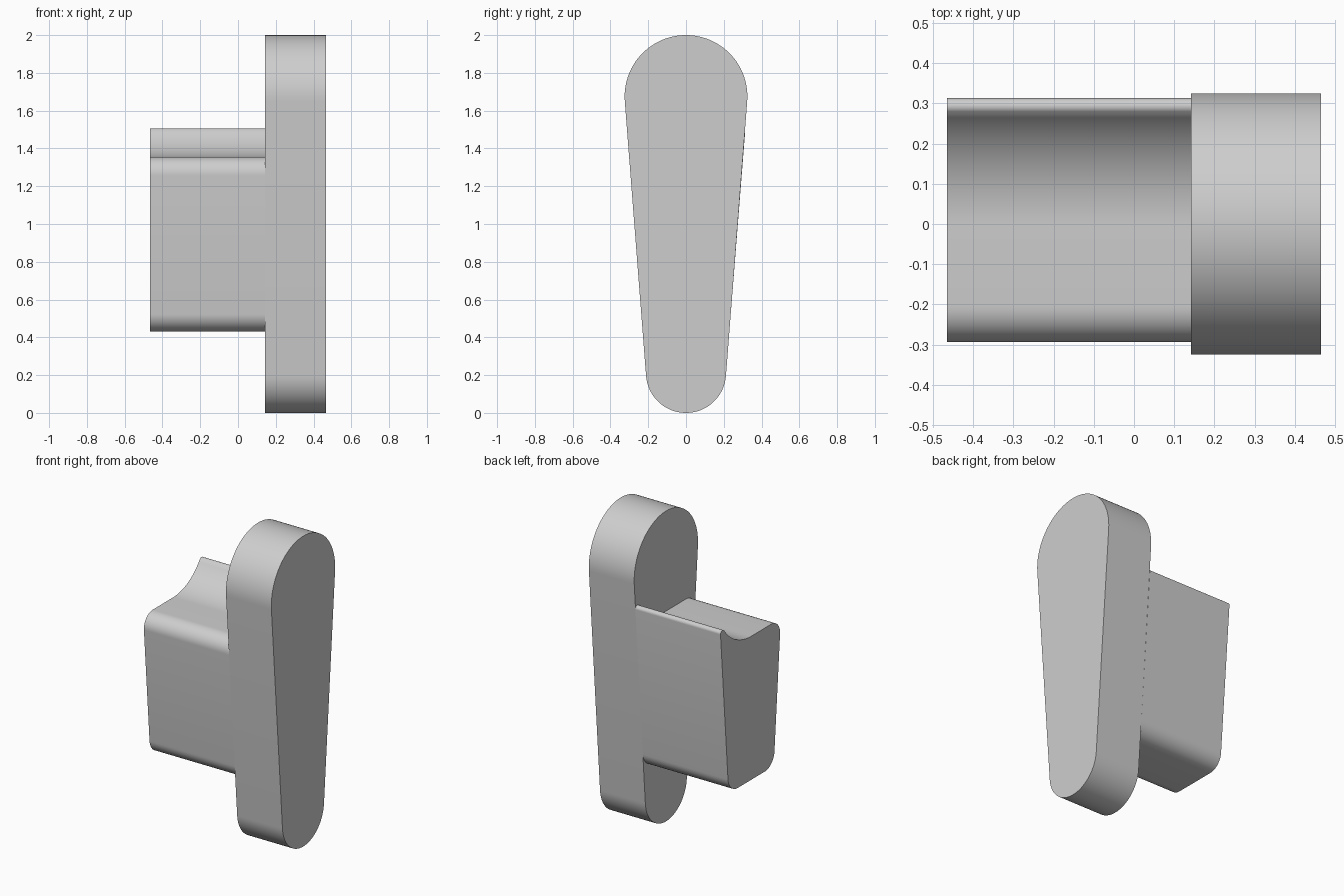
import bpy, bmesh, math
from mathutils import Vector

cube = bpy.data.objects.get("Cube")
if cube:
    bpy.data.objects.remove(cube, do_unlink=True)

COLOUR = (0.617, 0.617, 0.617, 1)
grey = bpy.data.materials.new("light_grey")
grey.use_nodes = True
grey.diffuse_color = COLOUR
grey.node_tree.nodes["Principled BSDF"].inputs["Base Color"].default_value = COLOUR

# Paddle outline: two round ends joined by tangent sides
TOP_R, LOW_R = 0.325, 0.212
TOP_Z, LOW_Z = 2 - TOP_R, LOW_R
TILT = math.asin((TOP_R - LOW_R) / (TOP_Z - LOW_Z))


def half_width(z):
    return (LOW_R + (z - LOW_Z) * math.sin(TILT)) / math.cos(TILT)


def arc(y, z, r, start, end, steps):
    angles = [start + (end - start) * i / steps for i in range(steps + 1)]
    return [Vector((y + r * math.cos(a), z + r * math.sin(a))) for a in angles]


def rounded(before, corner, after, r, steps=12):
    """Fillet a corner of a counter-clockwise outline."""
    a, b = (before - corner).normalized(), (after - corner).normalized()
    centre = corner + (a + b).normalized() * r / math.sin(math.acos(a.dot(b)) / 2)
    start = math.atan2(-a.y, -a.x) - math.pi / 2
    turn = math.pi - math.acos(a.dot(b))
    return arc(centre.x, centre.y, r, start, start + turn, steps)


def extrude_profile(name, profile, x0, x1):
    bm = bmesh.new()
    face = bm.faces.new([bm.verts.new((x0, p.x, p.y)) for p in profile])
    grown = bmesh.ops.extrude_face_region(bm, geom=[face], use_keep_orig=True)
    moved = [v for v in grown["geom"] if isinstance(v, bmesh.types.BMVert)]
    bmesh.ops.translate(bm, verts=moved, vec=(x1 - x0, 0, 0))
    bmesh.ops.recalc_face_normals(bm, faces=bm.faces)
    mesh = bpy.data.meshes.new(name)
    bm.to_mesh(mesh)
    bm.free()
    mesh.materials.append(grey)
    obj = bpy.data.objects.new(name, mesh)
    bpy.context.collection.objects.link(obj)
    bpy.ops.object.select_all(action="DESELECT")
    obj.select_set(True)
    bpy.context.view_layer.objects.active = obj
    bpy.ops.object.shade_smooth_by_angle(angle=math.radians(30))


# Tapered paddle
paddle = arc(0, TOP_Z, TOP_R, -TILT, math.pi + TILT, 48)
paddle += arc(0, LOW_Z, LOW_R, math.pi + TILT, 2 * math.pi - TILT, 40)
extrude_profile("paddle", paddle, 0.142, 0.465)

# Side block: rounded base, flat ledge in front, scooped lip at the back
BASE, LEDGE, PEAK = 0.43, 1.355, 1.505
low_front, low_back = (Vector((s * half_width(BASE), BASE)) for s in (-1, 1))
ledge_front = Vector((-half_width(LEDGE), LEDGE))
ledge_back = Vector((0, LEDGE))
peak_back = Vector((half_width(PEAK), PEAK))
scoop_r, lip_r = 0.337, 0.02
scoop_end = math.radians(54)

# Counter-clockwise from the lip: lip, scoop, ledge, base
block = arc(peak_back.x - lip_r, PEAK - lip_r, lip_r, -TILT, math.pi / 2 + scoop_end, 12)
block += arc(0, LEDGE + scoop_r, scoop_r, scoop_end - math.pi / 2, -math.pi / 2, 24)
block += rounded(ledge_back, ledge_front, low_front, 0.09)
block += rounded(ledge_front, low_front, low_back, 0.1)
block += rounded(low_front, low_back, peak_back, 0.1)
extrude_profile("side_block", block, -0.465, 0.142)
